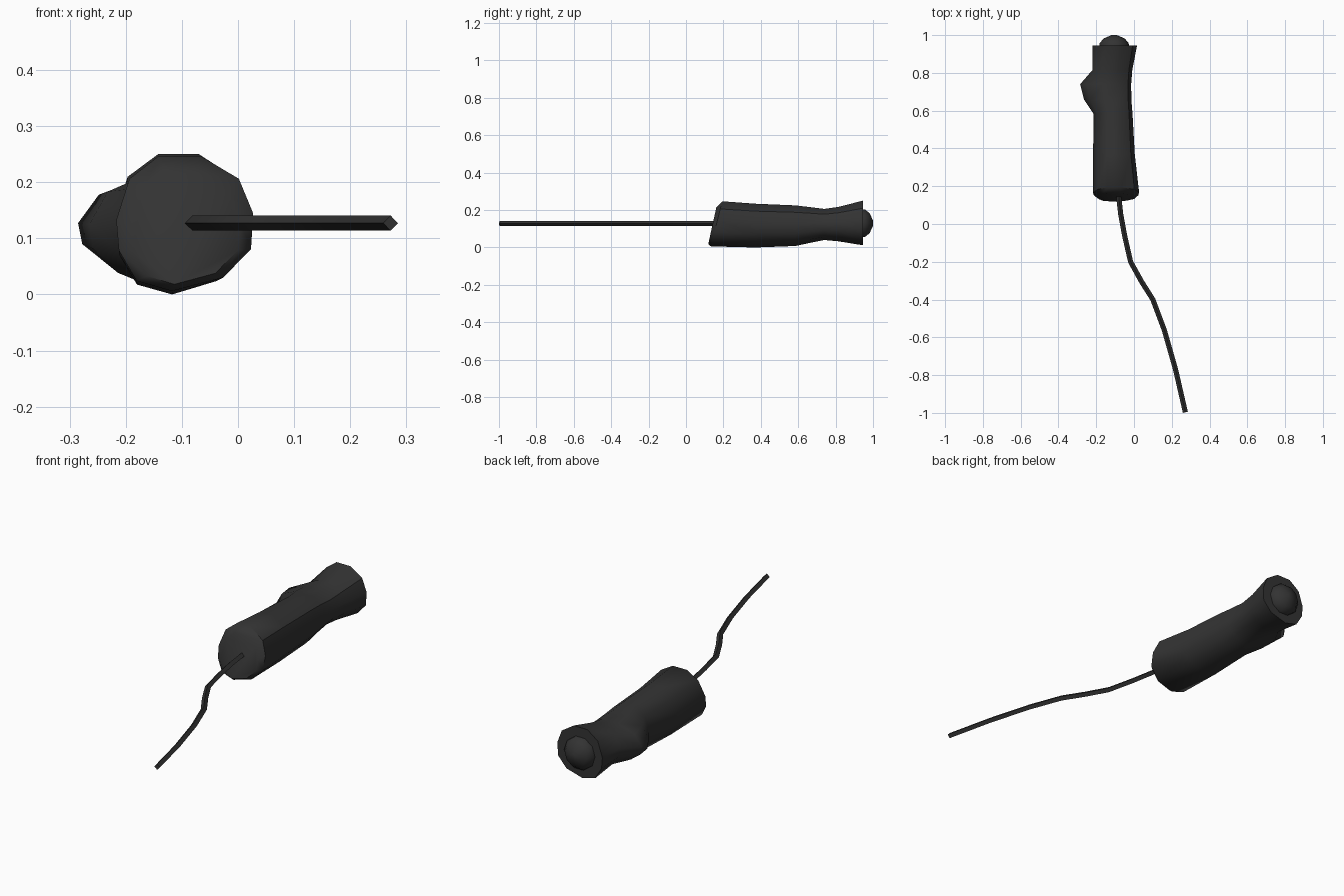
import bpy, bmesh, math
from mathutils import Vector

if "Cube" in bpy.data.objects:
    bpy.data.objects.remove(bpy.data.objects["Cube"])

black = bpy.data.materials.new("matte black plastic")
black.diffuse_color = (0.033, 0.033, 0.033, 1)
black.use_nodes = True
black.node_tree.nodes["Principled BSDF"].inputs["Base Color"].default_value = black.diffuse_color


def loft(name, rings, angle, crease=None):
    """Skin a list of equal-length point rings, cap both ends, smooth below angle."""
    bm = bmesh.new()
    vs = [[bm.verts.new(p) for p in r] for r in rings]
    n = len(vs[0])
    for a, b in zip(vs, vs[1:]):
        for i in range(n):
            j = (i + 1) % n
            bm.faces.new((a[i], a[j], b[j], b[i]))
    bm.faces.new(vs[0])
    bm.faces.new(vs[-1])
    bmesh.ops.recalc_face_normals(bm, faces=bm.faces)
    for f in bm.faces:
        f.smooth = True
    for e in bm.edges:
        e.smooth = e.calc_face_angle(0) < math.radians(angle)
    if crease is not None:
        for a, b in zip(vs[1:], vs[2:]):
            bm.edges.get((a[crease], b[crease])).smooth = False
    mesh = bpy.data.meshes.new(name)
    bm.to_mesh(mesh)
    bm.free()
    mesh.materials.append(black)
    ob = bpy.data.objects.new(name, mesh)
    bpy.context.collection.objects.link(ob)
    return ob


# Grip: an uneven 11-sided section scaled along y, bulging left for the trigger
section = [(-.35, 1), (.26, 1), (.8, .66), (1, .15), (.97, -.38), (.58, -.8),
           (-.15, -1), (-.69, -.85), (-.96, -.4), (-1, .05), (-.8, .66)]
# y at z=0, lean, left, right, bottom, top
stations = [(.115, .22, -.190, .003, .018, .215),
            (.132, .25, -.217, .027, .006, .247),
            (.37, 0, -.216, .004, .000, .234),
            (.585, 0, -.215, -.008, .008, .225),
            (.66, 0, -.265, -.014, .024, .216),
            (.74, 0, -.285, -.015, .040, .206),
            (.815, 0, -.220, -.009, .033, .217),
            (.945, 0, -.221, .016, .012, .250)]
XC = -.10
rings = []
for y, lean, xl, xr, zb, zt in stations:
    ring = []
    for u, v in section:
        x = XC + u * ((xr - XC) if u > 0 else (XC - xl))
        z = (zb + zt) / 2 + v * (zt - zb) / 2
        ring.append((x, y + lean * z, z))
    rings.append(ring)
loft("grip", rings, 50, crease=2)

# Domed button on the back end
dome = [(.935, .078), (.957, .077), (.982, .056), (1.0, .014)]
loft("end_button", [[(-.105 + r * math.cos(k * math.tau / 10), y,
                      .13 + r * math.sin(k * math.tau / 10)) for k in range(10)]
                    for y, r in dome], 40)

# Cable: diamond section swept along a wavy path
path = [(-.084, .17), (-.07, .05), (-.05, -.06), (-.018, -.2), (.04, -.305),
        (.1, -.4), (.16, -.56), (.22, -.77), (.272, -.997)]
pts = [Vector((x, y, .127)) for x, y in path]
R = .0135
cable = []
for i, p in enumerate(pts):
    d = (pts[min(i + 1, len(pts) - 1)] - pts[max(i - 1, 0)]).normalized()
    side = Vector((-d.y, d.x, 0)) * R
    up = Vector((0, 0, R))
    cable.append([p + side, p + up, p - side, p - up])
loft("cable", cable, 40)
